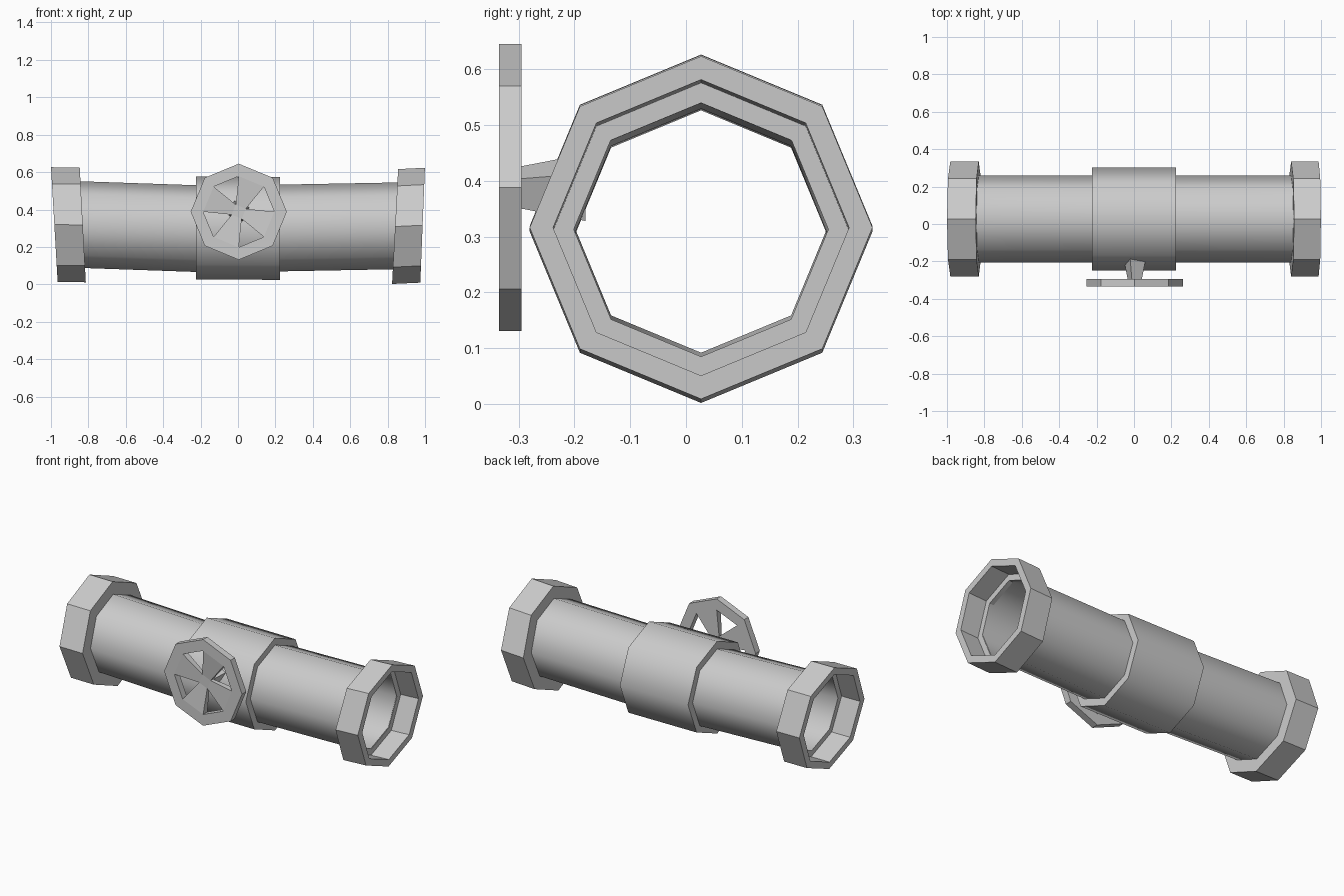
import bpy, math

if "Cube" in bpy.data.objects:
    bpy.data.objects.remove(bpy.data.objects["Cube"])

N = 8
CY = 0.027          # pipe centre in y


def make(name, verts, faces, smooth=None):
    me = bpy.data.meshes.new(name)
    me.from_pydata(verts, [], faces)
    ob = bpy.data.objects.new(name, me)
    bpy.context.collection.objects.link(ob)
    bpy.ops.object.select_all(action='DESELECT')
    ob.select_set(True)
    bpy.context.view_layer.objects.active = ob
    bpy.ops.object.mode_set(mode='EDIT')
    bpy.ops.mesh.select_all(action='SELECT')
    bpy.ops.mesh.normals_make_consistent(inside=False)
    bpy.ops.object.mode_set(mode='OBJECT')
    if smooth:
        bpy.ops.object.shade_smooth_by_angle(angle=math.radians(smooth))
    return ob


def pipe_ring(x, z, r, lean):
    """Octagon across the x axis; lean tips its top along x."""
    out = []
    for i in range(N):
        a = math.tau * i / N
        s = r * math.sin(a)
        out.append((x + lean * s, CY + r * math.cos(a), z + s))
    return out


def loft_loop(name, rings, smooth=None):
    """Skin a closed chain of octagon rings into a hollow solid."""
    verts = [v for ring in rings for v in ring]
    m = len(rings)
    faces = [(k * N + i, k * N + (i + 1) % N,
              (k + 1) % m * N + (i + 1) % N, (k + 1) % m * N + i)
             for k in range(m) for i in range(N)]
    return make(name, verts, faces, smooth)


# Slightly bent main pipe: outer skin out, bore back
path = [(-0.862, 0.32, -0.056), (-0.225, 0.298, -0.02),
        (0.225, 0.301, 0.02), (0.867, 0.313, 0.04)]
outer = [pipe_ring(x, z, 0.232, l) for x, z, l in path]
bore = [pipe_ring(x, z, 0.228, l) for x, z, l in reversed(path)]
loft_loop("main_pipe", outer + bore, 50)

# Centre collar
ends = [(-0.225, 0.301, 0.0), (0.225, 0.299, 0.0)]
loft_loop("centre_collar",
          [pipe_ring(x, z, 0.275, l) for x, z, l in ends] +
          [pipe_ring(x, z, 0.23, l) for x, z, l in reversed(ends)], 50)

# End flanges with a stepped socket
for name, xo, zo, lo, xi, zi, li in (
        ("left_flange", -0.982, 0.319, -0.058, -0.83, 0.318, -0.053),
        ("right_flange", 0.987, 0.316, 0.04, 0.84, 0.309, 0.053)):
    xf = xo + (xi - xo) * 0.8
    zf = zo + (zi - zo) * 0.8
    loft_loop(name, [pipe_ring(xo, zo, 0.307, lo),
                     pipe_ring(xi, zi, 0.307, li),
                     pipe_ring(xi, zi, 0.23, li),
                     pipe_ring(xf, zf, 0.229, lo),
                     pipe_ring(xf, zf, 0.265, lo),
                     pipe_ring(xo, zo, 0.265, lo)])

# Handwheel placement
WX, WZ = 0.004, 0.388
FRONT, BACK, DISH = -0.335, -0.295, -0.318


def polar(r, deg, y):
    a = math.radians(deg)
    return (WX + r * math.cos(a), y, WZ + r * math.sin(a))


def wheel_ring(r, y):
    return [polar(r, 45 * i, y) for i in range(N)]


# Wheel rim
loft_loop("wheel_rim", [wheel_ring(0.257, FRONT), wheel_ring(0.257, BACK),
                        wheel_ring(0.19, BACK), wheel_ring(0.19, FRONT)])

BOX = [(0, 1, 2, 3), (7, 6, 5, 4), (0, 4, 5, 1), (1, 5, 6, 2),
       (2, 6, 7, 3), (3, 7, 4, 0)]

# Four spokes, wide at the rim and narrow at the hub
for k in range(4):
    t = 90 * k
    front = [polar(0.19, 45 + t, FRONT), polar(0.19, 90 + t, FRONT),
             polar(0.041, 112.5 + t, DISH), polar(0.041, 22.5 + t, DISH)]
    back = [(x, BACK, z) for x, y, z in front]
    make("spoke_%d" % (k + 1), front + back, BOX)

# Square stem flaring into the pipe wall
make("valve_stem",
     [polar(0.041, 22.5 + 90 * i, DISH) for i in range(4)] +
     [polar(0.041, 22.5 + 90 * i, BACK) for i in range(4)] +
     [polar(0.065, 22.5 + 90 * i, -0.18) for i in range(4)],
     [(0, 1, 2, 3), (11, 10, 9, 8)] +
     [(b + i, b + (i + 1) % 4, b + 4 + (i + 1) % 4, b + 4 + i)
      for b in (0, 4) for i in range(4)])
